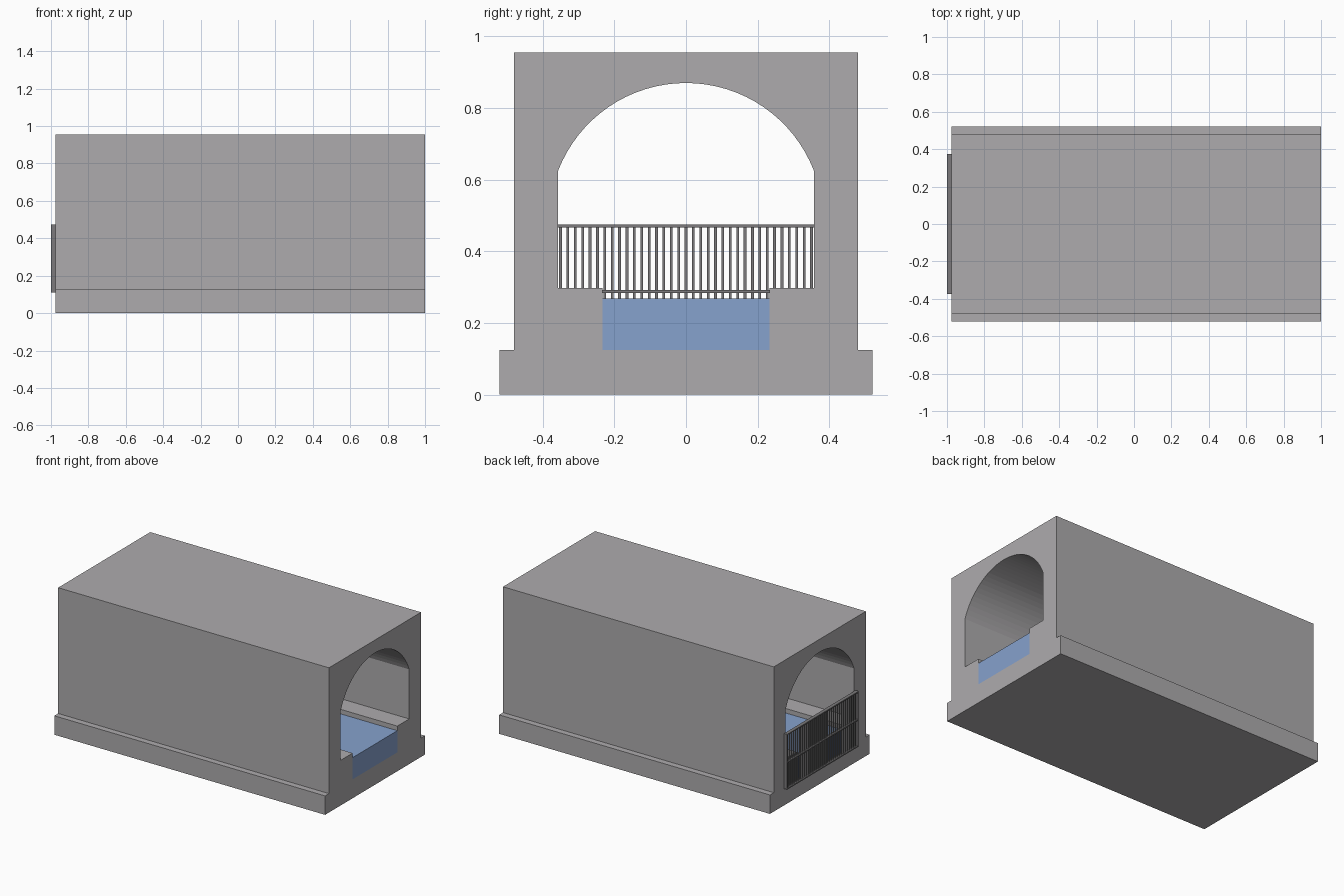
import bpy, bmesh, math

if "Cube" in bpy.data.objects:
    bpy.data.objects.remove(bpy.data.objects["Cube"])

X0, X1 = -0.977, 1.0          # ends of the tunnel body


def material(name, rgb):
    m = bpy.data.materials.new(name)
    m.diffuse_color = (*rgb, 1.0)
    m.use_nodes = True
    m.node_tree.nodes["Principled BSDF"].inputs["Base Color"].default_value = m.diffuse_color
    return m


concrete = material("concrete grey", (0.42, 0.41, 0.42))
water_blue = material("water blue", (0.24, 0.36, 0.61))
steel = material("dark steel", (0.20, 0.195, 0.20))


def finish(name, bm, mat):
    bmesh.ops.recalc_face_normals(bm, faces=bm.faces)
    me = bpy.data.meshes.new(name)
    bm.to_mesh(me)
    bm.free()
    me.materials.append(mat)
    ob = bpy.data.objects.new(name, me)
    bpy.context.collection.objects.link(ob)
    return ob


def add_box(bm, lo, hi):
    verts = bmesh.ops.create_cube(bm, size=1)["verts"]
    for v in verts:
        for i in range(3):
            v.co[i] = lo[i] + (v.co[i] + 0.5) * (hi[i] - lo[i])


# Tunnel body: half profile (y, z), extruded along x and mirrored
half_w, spring, crown = 0.357, 0.625, 0.87
rise = crown - spring
radius = (half_w ** 2 + rise ** 2) / (2 * rise)
centre = crown - radius
start = math.asin(half_w / radius)
outer = [(0, 0.955), (0.48, 0.955), (0.48, 0.125), (0.52, 0.125), (0.52, 0), (0, 0)]
inner = [(0, 0.125), (0.233, 0.125), (0.233, 0.298), (half_w, 0.298)]
n = 16
arc = [(radius * math.sin(start * (1 - i / n)), centre + radius * math.cos(start * (1 - i / n)))
       for i in range(n + 1)]
profile = outer + inner + arc

bm = bmesh.new()
ends = [[bm.verts.new((x, y, z)) for y, z in profile] for x in (X0, X1)]
for ring in ends:
    bm.faces.new(ring)
count = len(profile)
for i in range(count):
    j = (i + 1) % count
    if abs(profile[i][0]) < 1e-6 and abs(profile[j][0]) < 1e-6:
        continue              # leave the centre seam open
    bm.faces.new((ends[0][i], ends[0][j], ends[1][j], ends[1][i]))
bmesh.ops.mirror(bm, geom=bm.verts[:] + bm.edges[:] + bm.faces[:], axis='Y', merge_dist=1e-5)
bmesh.ops.remove_doubles(bm, verts=bm.verts, dist=1e-5)
finish("tunnel_body", bm, concrete)

# Water in the channel
bm = bmesh.new()
add_box(bm, (X0, -0.233, 0.125), (X1, 0.233, 0.268))
finish("water", bm, water_blue)

# Grating frame: three rails and two end posts
G0, G1, W, BOT, TOP, T = -1.0, X0, 0.373, 0.11, 0.475, 0.008
bm = bmesh.new()
for z in (BOT, 0.284, TOP - T):
    add_box(bm, (G0, -W + T, z), (G1, W - T, z + T))
for y in (-W, W - T):
    add_box(bm, (G0, y, BOT), (G1, y + T, TOP))
finish("grating_frame", bm, steel)

# Grating bars
bm = bmesh.new()
mid, pitch = (G0 + G1) / 2, 0.0206
for i in range(-17, 18):
    y = i * pitch
    add_box(bm, (mid - 0.004, y - 0.0037, BOT + 0.002), (mid + 0.004, y + 0.0037, TOP - 0.002))
finish("grating_bars", bm, steel)
